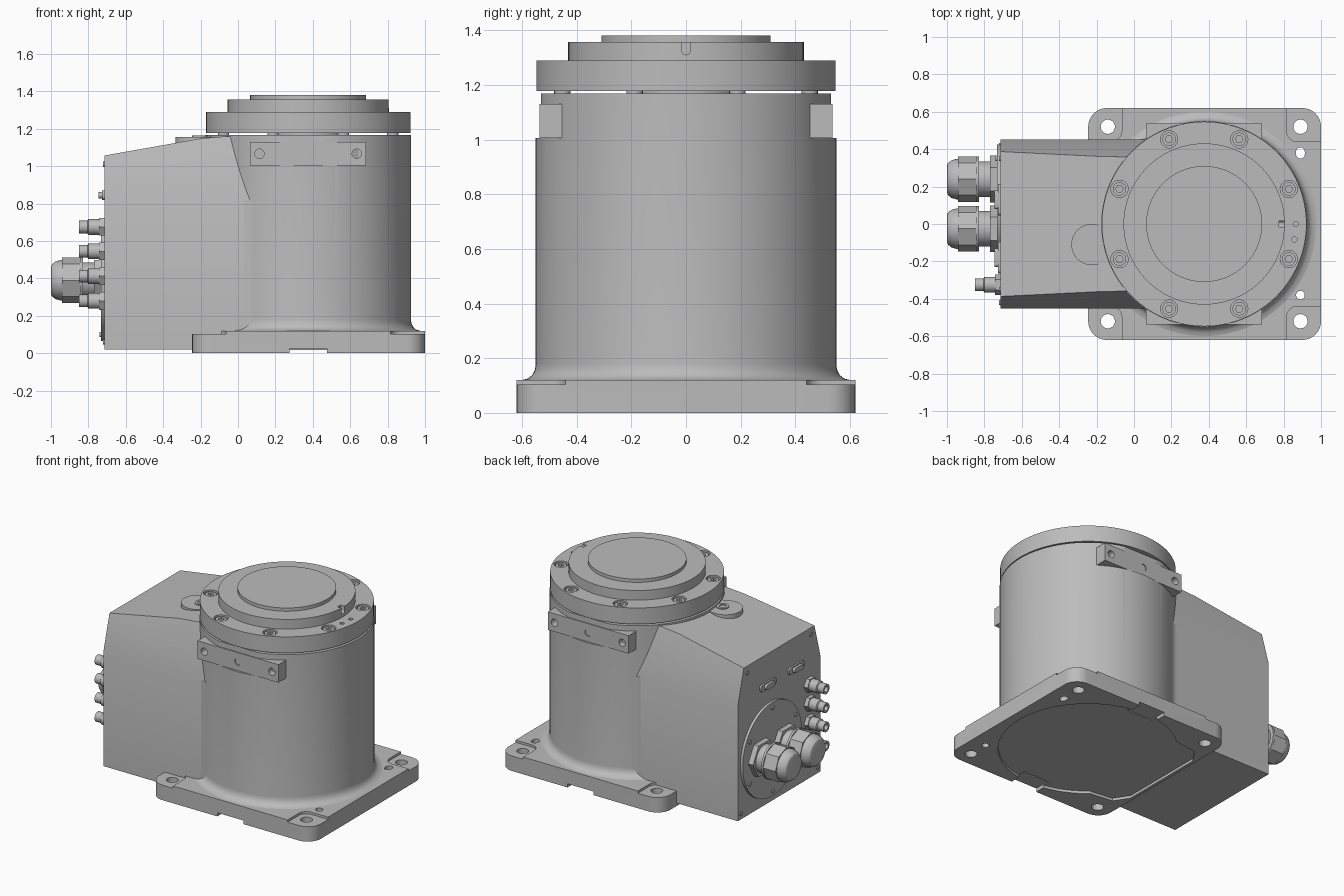
import bpy, bmesh
from math import pi, sin, cos, sqrt, atan2
from mathutils import Vector

cube = bpy.data.objects.get("Cube")
if cube:
    bpy.data.objects.remove(cube, do_unlink=True)

grey = bpy.data.materials.new("machine_grey")
grey.use_nodes = True
colour = (0.5, 0.5, 0.5, 1)
grey.diffuse_color = colour
grey.node_tree.nodes["Principled BSDF"].inputs["Base Color"].default_value = colour

AX = 0.375      # column axis in x
REAR = -0.715   # connector panel in x


def finish(name, bm):
    bmesh.ops.recalc_face_normals(bm, faces=bm.faces)
    mesh = bpy.data.meshes.new(name)
    bm.to_mesh(mesh)
    bm.free()
    ob = bpy.data.objects.new(name, mesh)
    bpy.context.collection.objects.link(ob)
    mesh.materials.append(grey)
    return ob


def prism(name, pts, lo, hi, axis="z"):
    """Extrude a 2D outline along an axis."""
    place = {"x": lambda a, b: (lo, a, b), "y": lambda a, b: (a, lo, b),
             "z": lambda a, b: (a, b, lo)}[axis]
    bm = bmesh.new()
    face = bm.faces.new([bm.verts.new(place(a, b)) for a, b in pts])
    ext = bmesh.ops.extrude_face_region(bm, geom=[face])
    shift = Vector([hi - lo if axis == k else 0 for k in "xyz"])
    bmesh.ops.translate(bm, vec=shift,
                        verts=[v for v in ext["geom"] if isinstance(v, bmesh.types.BMVert)])
    return finish(name, bm)


def ring(a, b, r, n=32, turn=0):
    return [(a + r * cos(turn + 2 * pi * i / n), b + r * sin(turn + 2 * pi * i / n))
            for i in range(n)]


def rounded(a0, a1, b0, b1, r, n=8):
    """Rounded rectangle outline."""
    pts = []
    corners = [(a1 - r, b1 - r), (a0 + r, b1 - r), (a0 + r, b0 + r), (a1 - r, b0 + r)]
    for q, (a, b) in enumerate(corners):
        for i in range(n + 1):
            t = (q + i / n) * pi / 2
            pts.append((a + r * cos(t), b + r * sin(t)))
    return pts


def box(name, x0, x1, y0, y1, z0, z1):
    return prism(name, [(x0, y0), (x1, y0), (x1, y1), (x0, y1)], z0, z1)


def lathe(name, profile, centre, axis="z", steps=96):
    """Revolve (radius, height) points about an axis through centre."""
    d = Vector((1, 0, 0)) if axis == "x" else Vector((0, 0, 1))
    side = Vector((0, 1, 0)) if axis == "x" else Vector((1, 0, 0))
    c = Vector(centre)
    bm = bmesh.new()
    vs = [bm.verts.new(c + side * r + d * h) for r, h in profile]
    es = [bm.edges.new(p) for p in zip(vs, vs[1:])]
    bmesh.ops.spin(bm, geom=vs + es, cent=c, axis=d, angle=2 * pi, steps=steps)
    bmesh.ops.remove_doubles(bm, verts=bm.verts, dist=1e-4)
    return finish(name, bm)


def cut(target, cutters):
    for c in cutters:
        mod = target.modifiers.new("cut", "BOOLEAN")
        mod.operation, mod.solver, mod.object = "DIFFERENCE", "EXACT", c
        bpy.context.view_layer.objects.active = target
        bpy.ops.object.modifier_apply(modifier=mod.name)
        bpy.data.objects.remove(c, do_unlink=True)
    return target


# Base plate: corner pads, mounting holes, dowel holes, underside pocket, notches
base = prism("base_plate", rounded(-0.245, 1.0, -0.62, 0.62, 0.1), 0, 0.12)
cuts = []
for s in (1, -1):
    for x0, x1, hx in ((-0.4, -0.065, -0.14), (0.815, 1.15, 0.89)):
        y0, y1 = sorted((s * 0.44, s * 0.8))
        cuts.append(prism("pad_cut", rounded(x0, x1, y0, y1, 0.06), 0.104, 0.2))
        cuts.append(prism("hole_cut", ring(hx, s * 0.52, 0.038), -0.1, 0.2))
    y0, y1 = sorted((s * 0.5, s * 0.7))
    cuts.append(box("notch_cut", 0.275, 0.475, y0, y1, -0.1, 0.025))
cuts.append(prism("slot_cut", rounded(0.867, 0.913, 0.35, 0.41, 0.022), -0.1, 0.2))
cuts.append(prism("dowel_cut", ring(0.89, -0.38, 0.023), -0.1, 0.2))
start = pi - 0.85
pocket = [(AX + 0.56 * cos(t), 0.56 * sin(t))
          for t in [-start + 2 * start * i / 48 for i in range(49)]]
pocket += [(-0.16, 0.4), (-0.225, 0.3), (-0.225, -0.3), (-0.16, -0.4)]
cuts.append(prism("pocket_cut", pocket, -0.1, 0.018))
cut(base, cuts)

# Column with flared foot and flats near the top
column = lathe("column", [(0, 0.1), (0.6, 0.1), (0.6, 0.12), (0.578, 0.126), (0.562, 0.139),
                          (0.552, 0.16), (0.55, 0.18), (0.55, 1.168), (0, 1.168)], (AX, 0, 0))
cut(column, [box("flat_cut", -0.4, 1.2, *sorted((s * 0.53, s * 0.8)), 1.005, 1.3)
             for s in (1, -1)])

# Side mounting blocks with three holes each
for s, side in ((-1, "front"), (1, "back")):
    block = box(side + "_mounting_block", AX - 0.31, AX + 0.31,
                *sorted((s * 0.42, s * 0.536)), 1.005, 1.13)
    cut(block, [prism("hole_cut", ring(AX + dx, 1.067, 0.025, 24),
                      *sorted((s * 0.48, s * 0.6)), "y") for dx in (-0.26, 0, 0.26)])

# Rotating flange, stepped discs and hub
lathe("flange_hub", [(0, 1.15), (0.2, 1.15), (0.2, 1.2), (0, 1.2)], (AX, 0, 0))
flange = prism("flange", ring(AX, 0, 0.547, 96), 1.178, 1.29)
step = prism("middle_disc", ring(AX, 0, 0.431, 96), 1.285, 1.357)
prism("top_disc", ring(AX, 0, 0.31, 96), 1.35, 1.38)
key = rounded(-0.016, 0.016, 1.31, 1.5, 0.0155)
cut(step, [prism("key_cut", key, AX + 0.4, AX + 0.5, "x")])

# Flange bolts in counterbores, with spacer pads beneath
spots = [(AX + 0.49 * cos(t), 0.49 * sin(t)) for t in [(k + 0.5) * pi / 4 for k in range(8)]]
bores = [prism("bore_cut", ring(x, y, 0.046), 1.24, 1.4) for x, y in spots]
bores += [prism("pin_cut", ring(x, y, 0.014, 16), 1.26, 1.4)
          for x, y in ((0.865, 0), (0.857, -0.083))]
cut(flange, bores)
for i, (x, y) in enumerate(spots):
    bolt = prism(f"flange_bolt_{i + 1}", ring(x, y, 0.036), 1.23, 1.283)
    cut(bolt, [prism("socket_cut", ring(x, y, 0.02, 6), 1.26, 1.4)])
    prism(f"spacer_pad_{i + 1}", ring(x, y, 0.03, 16), 1.16, 1.18)

# Rear housing: side profile extruded across, upper sides sliced to a slope
W, ZS, SLOPE = 0.453, 0.82, 0.277
housing = prism("rear_housing", [(REAR, 0.02), (0.3, 0.02), (0.3, 1.16), (-0.06, 1.16),
                                 (-0.2, 1.148), (REAR, 1.057)], -W, W, "y")
bm = bmesh.new()
bm.from_mesh(housing.data)
for s in (1, -1):
    res = bmesh.ops.bisect_plane(bm, geom=bm.verts[:] + bm.edges[:] + bm.faces[:],
                                 plane_co=(0, s * W, ZS), plane_no=(0, s, SLOPE),
                                 clear_outer=True)
    rim = [e for e in res["geom_cut"] if isinstance(e, bmesh.types.BMEdge)]
    bmesh.ops.holes_fill(bm, edges=rim, sides=0)
bmesh.ops.recalc_face_normals(bm, faces=bm.faces)
bm.to_mesh(housing.data)
bm.free()

# Concave blends between housing and column
R = 0.1
dx = sqrt((0.55 + R) ** 2 - (W + R) ** 2)
cx, cy = AX - dx, W + R
end = atan2(-cy, dx)
for s, side in ((-1, "front"), (1, "back")):
    arc = [-pi / 2 + (end + pi / 2) * i / 8 for i in range(9)]
    pts = [(cx + R * cos(t), s * (cy + R * sin(t))) for t in arc] + [(AX - 0.25, s * 0.4), (cx, s * 0.4)]
    prism(side + "_blend", pts, 0.1, ZS)

# Roof boss and plug
prism("roof_boss", ring(-0.225, -0.11, 0.11, 48), 1.08, 1.157)
plug = prism("roof_plug", ring(-0.205, -0.11, 0.04), 1.15, 1.163)
cut(plug, [prism("socket_cut", ring(-0.205, -0.11, 0.025, 6), 1.155, 1.3)])

# Round cover on the connector panel, with screws
CY, CZ = 0.1, 0.39
prism("round_cover", ring(CY, CZ, 0.325, 64), REAR - 0.018, REAR + 0.01, "x")
for i, (y, z) in enumerate(ring(CY, CZ, 0.29, 6, pi / 6)):
    prism(f"cover_screw_{i + 1}", ring(y, z, 0.014, 16), REAR - 0.026, REAR, "x")
for s, side in ((-1, "front"), (1, "back")):
    for j, (y, z) in enumerate(((0.42, 0.06), (0.35, 1.01))):
        prism(f"{side}_panel_screw_{j + 1}", ring(s * y, z, 0.014, 16),
              REAR - 0.006, REAR, "x")

# Two large cable glands
for i, y in enumerate((0.24, -0.025)):
    lathe(f"gland_body_{i + 1}", [(0, 0), (0.095, 0), (0.095, -0.12), (0.108, -0.12),
                                  (0.108, -0.235), (0.1, -0.262), (0.085, -0.28), (0.07, -0.285),
                                  (0, -0.285)], (REAR, y, CZ), "x", 40)
    prism(f"gland_nut_{i + 1}", ring(y, CZ, 0.125, 6), REAR - 0.055, REAR - 0.01, "x")
    prism(f"gland_collar_{i + 1}", ring(y, CZ, 0.122, 40), REAR - 0.13, REAR - 0.115, "x")
    prism(f"gland_cap_{i + 1}", ring(y, CZ, 0.122, 8), REAR - 0.225, REAR - 0.13, "x")

# Column of four small air fittings
for i, z in enumerate((0.28, 0.412, 0.545, 0.675)):
    prism(f"fitting_nut_{i + 1}", ring(-0.325, z, 0.054, 6), REAR - 0.028, REAR, "x")
    lathe(f"fitting_body_{i + 1}", [(0, 0), (0.042, 0), (0.042, -0.085), (0.034, -0.09),
                                    (0.034, -0.135), (0.02, -0.135), (0.02, -0.1), (0, -0.1)],
          (REAR, -0.325, z), "x", 24)

# Two signal sockets
for i, y in enumerate((0.13, -0.18)):
    prism(f"signal_socket_{i + 1}", rounded(y - 0.085, y + 0.085, 0.82, 0.87, 0.02, 4),
          REAR - 0.012, REAR, "x")
    prism(f"signal_shell_{i + 1}", rounded(y - 0.05, y + 0.05, 0.828, 0.862, 0.015, 4),
          REAR - 0.03, REAR, "x")

# Smooth curved walls, keep hard edges
bpy.ops.object.select_all(action="DESELECT")
for ob in bpy.context.scene.objects:
    if ob.type == "MESH":
        ob.select_set(True)
        bpy.context.view_layer.objects.active = ob
bpy.ops.object.shade_smooth_by_angle(angle=0.52)
